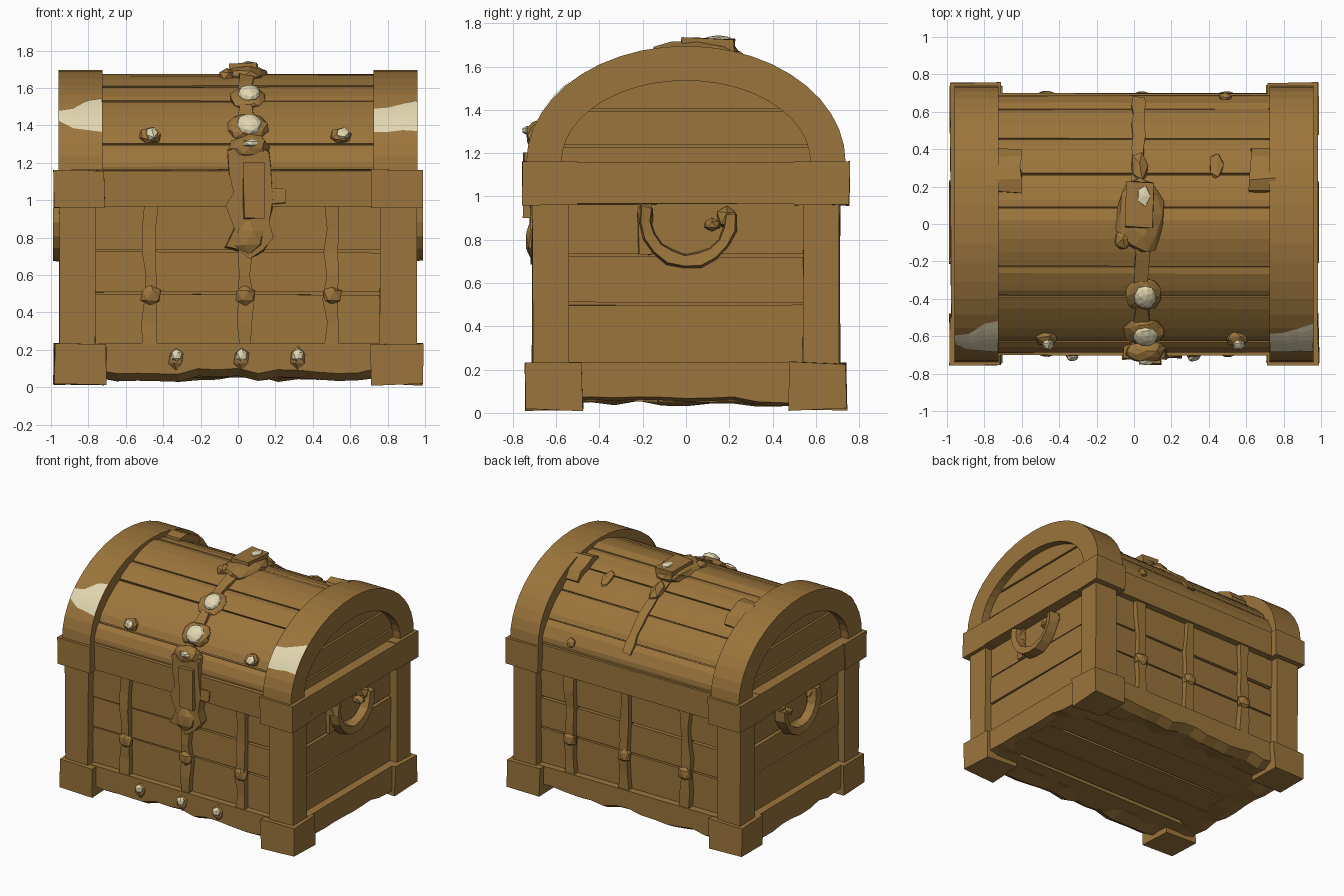
import bpy, bmesh, random
from math import sin, cos, pi, radians, atan2, acos, asin, copysign
from mathutils import Vector, Matrix

random.seed(7)
cube = bpy.data.objects.get("Cube")
if cube:
    bpy.data.objects.remove(cube)


def material(name, rgb):
    m = bpy.data.materials.new(name)
    m.use_nodes = True
    m.diffuse_color = (*rgb, 1)
    m.node_tree.nodes["Principled BSDF"].inputs["Base Color"].default_value = (*rgb, 1)
    return m


WOOD = material("warm brown", (0.33, 0.178, 0.045))
CREAM = material("pale cream", (0.76, 0.68, 0.44))
SPRING = 1.16                       # height where the lid arch starts
LID = (0.69, 0.51)                  # half depth and rise of the boarded lid
FLAT = 1.25                         # flattens the lid shoulders below an ellipse


def rnd(k):
    return random.uniform(-k, k)


def spow(v, p):
    return copysign(abs(v) ** p, v)


def finish(name, bm, mat):
    bmesh.ops.recalc_face_normals(bm, faces=bm.faces)
    me = bpy.data.meshes.new(name)
    bm.to_mesh(me)
    bm.free()
    me.materials.append(mat)
    ob = bpy.data.objects.new(name, me)
    bpy.context.collection.objects.link(ob)
    return ob


def loft(name, rings, mat=WOOD, jitter=0.0):
    """Skin a row of closed rings and cap both ends."""
    bm = bmesh.new()
    rows = [[bm.verts.new(Vector(p) + Vector((rnd(jitter), rnd(jitter), rnd(jitter)))) for p in r]
            for r in rings]
    for a, b in zip(rows, rows[1:]):
        for i in range(len(a)):
            j = (i + 1) % len(a)
            bm.faces.new((a[i], a[j], b[j], b[i]))
    bm.faces.new(rows[0])
    bm.faces.new(rows[-1][::-1])
    return finish(name, bm, mat)


def box(name, x0, x1, y0, y1, z0, z1, jitter=0.004):
    return loft(name, [[(x0, y0, z), (x1, y0, z), (x1, y1, z), (x0, y1, z)] for z in (z0, z1)],
                jitter=jitter)


def on_arch(x, t, a, b, p=FLAT):
    return (x, -a * spow(cos(t), p), SPRING + b * spow(sin(t), p))


def lid_angle(y):
    return acos(spow(-y / LID[0], 1 / FLAT))


def arch(name, x0, x1, t0, t1, outer, inner, n, p=FLAT, jitter=0.0, bevel=0.0):
    """Curved slab following the lid, from angle t0 to t1."""
    rings = []
    for i in range(n + 1):
        t = t0 + (t1 - t0) * i / n
        drop = bevel if i in (0, n) else 0
        rings.append([on_arch(x0, t, outer[0] - drop, outer[1] - drop, p),
                      on_arch(x1, t, outer[0] - drop, outer[1] - drop, p),
                      on_arch(x1, t, *inner, p), on_arch(x0, t, *inner, p)])
    return loft(name, rings, jitter=jitter)


def lump(name, loc, size, mat=WOOD, tilt=0.0, sub=1, rough=0.12):
    """Faceted irregular boss."""
    bm = bmesh.new()
    bmesh.ops.create_icosphere(bm, subdivisions=sub, radius=1)
    for v in bm.verts:
        v.co *= 1 + rnd(rough)
    bm.transform(Matrix.Translation(loc) @ Matrix.Rotation(tilt, 4, 'X') @ Matrix.Diagonal((*size, 1)))
    return finish(name, bm, mat)


def lid_lump(name, x, y, size, mat=WOOD, lift=0.0, **kw):
    t = lid_angle(y)
    p = on_arch(x, t, LID[0] + lift, LID[1] + lift)
    return lump(name, p, size, mat, atan2(spow(cos(t), 0.75) / LID[0], sin(t) ** 0.75 / LID[1]), **kw)


# Body core and boards
box("body_core", -0.87, 0.87, -0.61, 0.61, 0.1, 1.1, 0)
for lo, hi in ((0.15, 0.495), (0.512, 0.72), (0.738, 1.0)):
    for s in (-1, 1):
        box("wall_board", -0.8, 0.8, s * 0.58, s * 0.645, lo, hi, 0.006)
        box("end_board", s * 0.8, s * 0.9, -0.6, 0.6, lo, hi, 0.006)

# Underside boards
for i in range(5):
    y = -0.6 + i * 0.24
    box("floor_board", -0.9, 0.9, y, y + 0.225, 0.055, 0.14, 0.008)

# Corner feet, posts and lid rim corners
for sx in (-1, 1):
    for sy in (-1, 1):
        box("corner_foot", sx * 0.71, sx * 0.985, sy * 0.48, sy * 0.74, 0.015, 0.23, 0.008)
        box("corner_post", sx * 0.76, sx * 0.955, sy * 0.54, sy * 0.71, 0.2, 0.98)
        box("rim_corner", sx * 0.715, sx * 0.985, sy * 0.5, sy * 0.755, 0.96, 1.16)


# Base rails with a worn lower edge
def rail(name, axis, side, out, half, n, lip):
    rings = []
    for i in range(n + 1):
        u = -half + 2 * half * i / n
        wear = rnd(0.018)
        prof = [(out, 0.235), (out, lip + wear), (out - 0.07, 0.045 + wear),
                (out - 0.2, 0.06 + rnd(0.015)), (out - 0.2, 0.235)]
        rings.append([(u, side * d, z) if axis == 'x' else (side * d, u, z) for d, z in prof])
    loft(name, rings)


for s in (-1, 1):
    rail("base_rail", 'x', s, 0.695, 0.75, 14, 0.085)
    rail("base_end_rail", 'y', s, 0.96, 0.55, 10, 0.06)
    box("lid_rim", -0.75, 0.75, s * 0.58, s * 0.7, 0.965, 1.16)
    box("lid_end_rim", s * 0.85, s * 0.98, -0.52, 0.52, 0.965, 1.158)

# Curved lid: core plus separate slats
arch("lid_core", -0.85, 0.85, 0, pi, (0.67, 0.49), (0.5, 0.3), 24)
cuts = [0] + [lid_angle(y) for y in (-0.635, -0.39, -0.23, 0.09, 0.27, 0.46, 0.62)] + [pi]
for t0, t1 in zip(cuts, cuts[1:]):
    arch("lid_slat", -0.76, 0.76, t0 + 0.006, t1 - 0.006, (0.692, 0.514), (0.65, 0.47), 5,
         jitter=0.003, bevel=0.008)

# End arches and recessed end boards over a backing panel
for s in (-1, 1):
    arch("end_arch", s * 0.725, s * 0.96, 0, pi, (0.737, 0.535), (0.575, 0.375), 22, p=1)
    for lo, hi, x in ((1.15, 1.225, 0.9), (1.237, 1.393, 0.9), (1.407, 1.54, 0.9), (1.15, 1.53, 0.87)):
        ring = []
        for sy in (-1, 1):
            for k in range(7):
                z = lo + (hi - lo) * (k if sy > 0 else 6 - k) / 6
                w = 0.6 * max(0.02, 1 - ((z - SPRING) / 0.4) ** 2) ** 0.5
                ring.append((sy * w, z))
        loft("lid_end_board", [[(s * d, y, z) for y, z in ring] for d in (0.8, x)])

# Pale worn patches on the front of the arches: columns of (x, low, high)
patches = {"right_patch": ((-0.958, 1.425, 1.48), (-0.88, 1.385, 1.49), (-0.8, 1.375, 1.535),
                           (-0.727, 1.365, 1.545)),
           "left_patch": ((0.727, 1.365, 1.49), (0.8, 1.365, 1.495), (0.88, 1.375, 1.515),
                          (0.958, 1.37, 1.535))}
for name, cols in patches.items():
    bm = bmesh.new()
    grid = []
    for x, lo, hi in cols:
        t0, t1 = (asin((z - SPRING) / 0.54) for z in (lo, hi))
        grid.append([bm.verts.new(on_arch(x, t0 + (t1 - t0) * k / 6, 0.741, 0.539, 1))
                     for k in range(7)])
    for a, b in zip(grid, grid[1:]):
        for k in range(6):
            bm.faces.new((a[k], b[k], b[k + 1], a[k + 1]))
    finish(name, bm, CREAM)

# Upright straps, front and back, with a boss on each
for s in (-1, 1):
    for x in (-0.47, 0.04, 0.5):
        rings = []
        for k in range(7):
            z = 0.22 + 0.125 * k
            w, c = 0.036 + rnd(0.008), x + rnd(0.008)
            d = s * (0.687 + rnd(0.006))
            rings.append([(c - w, s * 0.61, z), (c + w, s * 0.61, z), (c + w, d, z), (c - w, d, z)])
        loft("upright_strap", rings)
        lump("strap_boss", (x, s * 0.68, 0.49), (0.06, 0.035, 0.06))

# Ring handles and mounts on both ends
for s in (-1, 1):
    rings = []
    for k in range(11):
        a = radians(165 + 200 * k / 10)
        r, w = 0.2, 0.032 + rnd(0.007)
        rings.append([(s * (0.945 + dx), 0.01 + (r + dr) * cos(a), 0.9 + (r + dr) * sin(a))
                      for dx, dr in ((-0.03, -w), (0.035, -w * 0.8), (0.045, w * 0.7), (-0.03, w))])
    loft("end_handle", rings)
    lump("handle_mount", (s * 0.91, -0.19, 0.91), (0.06, 0.045, 0.07))
    lump("handle_mount", (s * 0.91, 0.19, 0.9), (0.06, 0.05, 0.06))
    lump("handle_pin", (s * 0.93, 0.12, 0.87), (0.05, 0.04, 0.03))
    box("handle_tail", s * 0.88, s * 0.925, -0.22, -0.16, 0.73, 0.97)

# Lock: ragged back plate with raised hasp
outline = [(-0.05, 1.27), (0.07, 1.31), (0.17, 1.26), (0.17, 1.18), (0.19, 1.0), (0.16, 0.88),
           (0.19, 0.8), (0.14, 0.73), (0.06, 0.69), (0.0, 0.73), (-0.07, 0.75), (-0.02, 0.85),
           (-0.06, 0.97), (-0.02, 1.04), (-0.05, 1.14)]
loft("lock_plate", [[(x, y, z) for x, z in outline] for y in (-0.62, -0.722)], jitter=0.008)
box("lock_hasp", 0.03, 0.14, -0.75, -0.7, 0.9, 1.2, 0.006)
box("lock_tab", 0.14, 0.25, -0.715, -0.68, 0.98, 1.06, 0.008)
lump("lock_knob", (0.06, -0.715, 0.8), (0.09, 0.03, 0.09))

# Centre strap over the lid with bosses and gems
arch("lid_strap", 0.005, 0.08, 0.1, 1.5, (0.715, 0.535), (0.65, 0.47), 12, jitter=0.008)
arch("rear_lid_strap", -0.01, 0.055, 1.4, 2.87, (0.71, 0.53), (0.65, 0.47), 12, jitter=0.008)
for y, size, gem in ((-0.37, (0.1, 0.1, 0.035), (0.06, 0.07, 0.035)),
                     (-0.565, (0.11, 0.09, 0.05), (0.068, 0.07, 0.04))):
    lid_lump("gem_setting", 0.05, y, size, lift=0.01, sub=2)
    lid_lump("gem", 0.06, y, gem, CREAM, lift=0.04, sub=2, rough=0.04)
lump("lower_gem_setting", (0.06, -0.68, 1.28), (0.11, 0.06, 0.07), sub=2)
lump("lower_gem", (0.07, -0.735, 1.305), (0.045, 0.025, 0.022), CREAM)
lump("crest", (0.03, 0.05, 1.665), (0.13, 0.22, 0.055), sub=2)
box("crest_cap", -0.04, 0.1, -0.02, 0.22, 1.65, 1.73, 0.01)
lump("crest_gem", (0.05, 0.15, 1.725), (0.038, 0.06, 0.022), CREAM)
lump("crest_side", (-0.06, -0.08, 1.665), (0.05, 0.06, 0.04))
lid_lump("crest_tail", 0.03, 0.3, (0.05, 0.1, 0.045), lift=0.01)

# Studs on the lid front and the base rail
for x in (-0.47, 0.55):
    lid_lump("lid_stud", x, -0.605, (0.065, 0.055, 0.04), lift=0.01)
    lid_lump("lid_stud_tip", x + 0.01, -0.605, (0.037, 0.037, 0.025), CREAM, lift=0.045)
for x in (-0.33, 0.02, 0.32):
    lump("rail_stud", (x, -0.695, 0.155), (0.045, 0.03, 0.06))
    lump("rail_stud_tip", (x, -0.715, 0.17), (0.034, 0.022, 0.038), CREAM)

# Rear lid fittings
for x in (-0.675, 0.69):
    t = lid_angle(0.28)
    arch("rear_bracket", x - 0.07, x + 0.07, t - 0.18, t + 0.18, (0.74, 0.565), (0.65, 0.47), 4,
         jitter=0.008, bevel=0.03)
lid_lump("rear_chip", 0.44, 0.31, (0.04, 0.085, 0.03))
lid_lump("rear_chip", 0.49, 0.675, (0.04, 0.04, 0.03))
